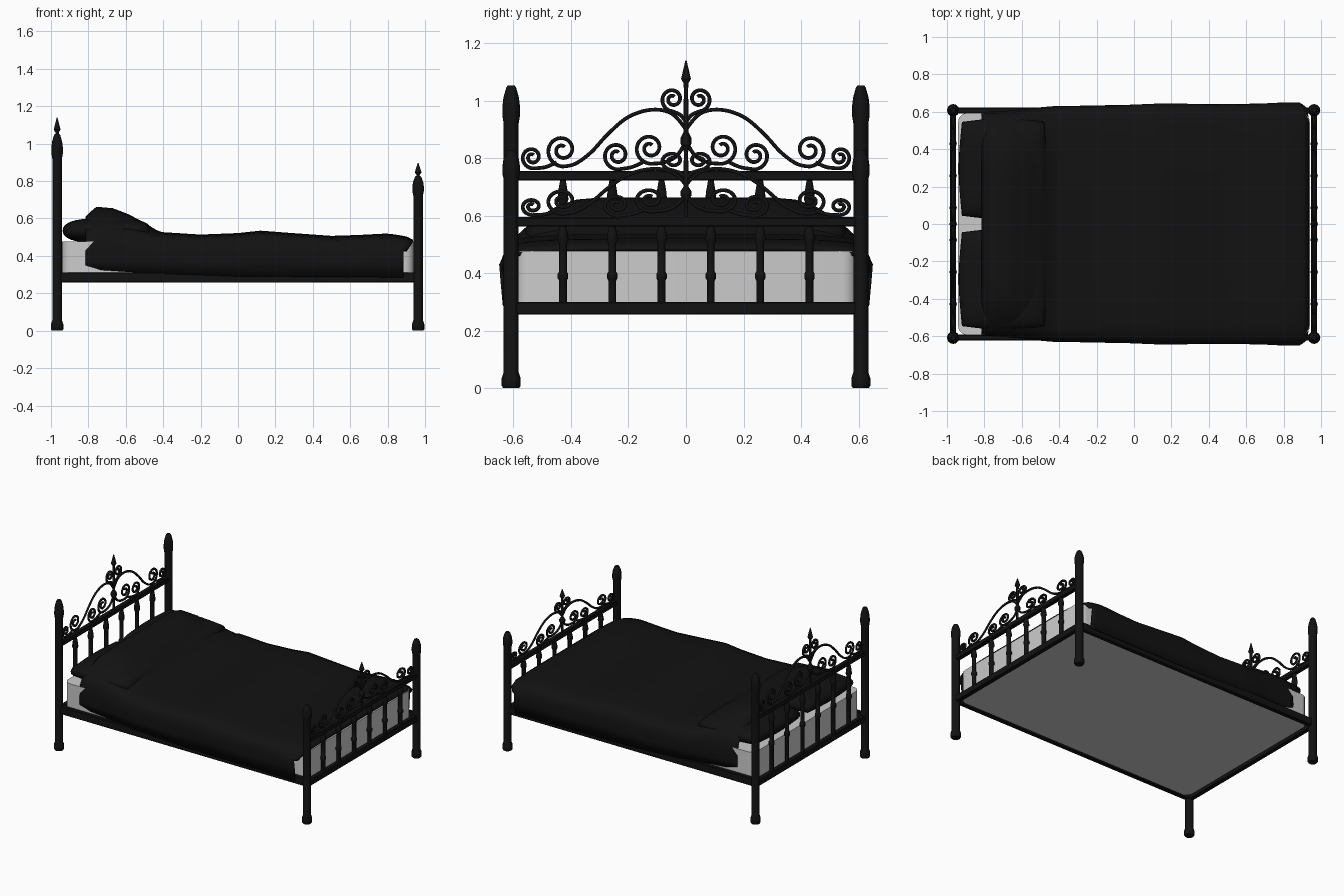
import bpy, bmesh, math
from mathutils import Vector

if "Cube" in bpy.data.objects:
    bpy.data.objects.remove(bpy.data.objects["Cube"])

black = bpy.data.materials.new("black")
black.diffuse_color = (0.006, 0.006, 0.006, 1)
black.use_nodes = True
black.node_tree.nodes["Principled BSDF"].inputs["Base Color"].default_value = black.diffuse_color


def finish(name, bm, mat=black, angle=40):
    bmesh.ops.recalc_face_normals(bm, faces=bm.faces)
    me = bpy.data.meshes.new(name)
    bm.to_mesh(me)
    bm.free()
    ob = bpy.data.objects.new(name, me)
    bpy.context.collection.objects.link(ob)
    if mat:
        me.materials.append(mat)
    bpy.context.view_layer.objects.active = ob
    ob.select_set(True)
    bpy.ops.object.shade_smooth_by_angle(angle=math.radians(angle))
    ob.select_set(False)
    return ob


def box(name, x0, x1, y0, y1, z0, z1, mat=black, bevel=0.004, seg=1):
    bm = bmesh.new()
    bmesh.ops.create_cube(bm, size=1)
    for v in bm.verts:
        v.co = ((x0 + x1) / 2 + v.co.x * (x1 - x0), (y0 + y1) / 2 + v.co.y * (y1 - y0),
                (z0 + z1) / 2 + v.co.z * (z1 - z0))
    bmesh.ops.bevel(bm, geom=bm.edges[:], offset=bevel, segments=seg, affect='EDGES', profile=0.5)
    return finish(name, bm, mat)


def lathe(name, x, y, profile, n=16):
    bm = bmesh.new()
    rings = [[bm.verts.new((x + r * math.cos(2 * math.pi * i / n), y + r * math.sin(2 * math.pi * i / n), z))
              for i in range(n)] for r, z in profile]
    for a, b in zip(rings, rings[1:]):
        for i in range(n):
            bm.faces.new((a[i], a[(i + 1) % n], b[(i + 1) % n], b[i]))
    bm.faces.new(rings[0])
    bm.faces.new(rings[-1])
    return finish(name, bm)


def lerp(pts, x):
    if x <= pts[0][0]:
        return pts[0][1]
    for (a, p), (b, q) in zip(pts, pts[1:]):
        if x <= b:
            return p + (q - p) * (x - a) / (b - a)
    return pts[-1][1]


def smooth_path(pts):
    # Catmull-Rom through the tail points
    p = [Vector(q) for q in [pts[0]] + pts + [pts[-1]]]
    out = []
    for i in range(1, len(p) - 2):
        a, b, c, d = p[i - 1:i + 3]
        for k in range(5):
            t = k / 5
            out.append(0.5 * (2 * b + (c - a) * t + (2 * a - 5 * b + 4 * c - d) * t * t
                              + (3 * b - a - 3 * c + d) * t ** 3))
    return out


# scrolls: tail points, spiral centre (y, z), spiral radius
scrolls = {
    "arch_scroll": ([(0, 0.90), (0.05, 0.955), (0.12, 0.968), (0.20, 0.943), (0.27, 0.885),
                     (0.33, 0.82), (0.385, 0.78)], (0.43, 0.828), 0.058),
    "outer_scroll": ([(0.45, 0.785), (0.49, 0.768)], (0.535, 0.803), 0.039),
    "inner_scroll": ([(0.0, 0.86), (0.03, 0.81), (0.075, 0.785)], (0.125, 0.835), 0.055),
    "middle_scroll": ([(0.15, 0.785), (0.19, 0.768)], (0.24, 0.81), 0.05),
    "top_scroll": ([(0, 0.925), (0.02, 0.95)], (0.046, 1.005), 0.043),
}


def scroll(name, x, k, side, tail, c, R):
    pts = []
    n = 44
    spiral = []
    for i in range(n + 1):
        t = i / n
        a = -math.pi / 2 + t * 1.6 * 2 * math.pi
        r = R * (1 - 0.78 * t ** 0.85)
        spiral.append(Vector((c[0] + r * math.cos(a), c[1] + r * math.sin(a))))
    pts = smooth_path(tail + [tuple(spiral[0])]) + spiral
    cu = bpy.data.curves.new(name, 'CURVE')
    cu.dimensions = '3D'
    cu.bevel_depth = 0.0075
    cu.bevel_resolution = 1
    cu.use_fill_caps = True
    sp = cu.splines.new('POLY')
    sp.points.add(len(pts) - 1)
    for p, q in zip(sp.points, pts):
        p.co = (x, side * q[0], q[1] * k, 1)
    cu.materials.append(black)
    bpy.context.collection.objects.link(bpy.data.objects.new(name, cu))


# headboard and footboard share one design; k squashes the height
def bed_end(name, x, k):
    for side in (-1, 1):
        lathe(name + "_post", x, side * 0.608,
              [(0.028, 0), (0.033, 0.008), (0.033, 0.035), (0.026, 0.055), (0.026, 0.92 * k),
               (0.031, 0.95 * k), (0.031, 0.975 * k), (0.027, 1.01 * k), (0.017, 1.045 * k), (0.012, 1.052 * k)])
        for part, (tail, c, R) in scrolls.items():
            scroll(name + "_" + part, x, k, side, tail, c, R)
    box(name + "_lower_rail", x - 0.016, x + 0.016, -0.6, 0.6, 0.255, 0.30)
    box(name + "_upper_rail", x - 0.016, x + 0.016, -0.6, 0.6, 0.755 * k - 0.033, 0.755 * k)
    for i in range(6):
        y = -0.428 + i * 0.1715
        lathe(name + "_baluster", x, y,
              [(0.014, 0.28), (0.014, 0.475 * k), (0.019, 0.485 * k), (0.019, 0.505 * k), (0.014, 0.515 * k),
               (0.014, 0.64 * k), (0.02, 0.655 * k), (0.018, 0.68 * k), (0.01, 0.725 * k), (0.008, 0.74 * k)], 10)
    lathe(name + "_centre_spire", x, 0,
          [(0.008, 0.74 * k), (0.008, 0.83 * k), (0.02, 0.85 * k), (0.02, 0.87 * k), (0.009, 0.89 * k),
           (0.008, 1.04 * k), (0.009, 1.06 * k), (0.018, 1.075 * k), (0.012, 1.10 * k), (0.002, 1.14 * k)], 10)


bed_end("headboard", -0.967, 1.0)
bed_end("footboard", 0.963, 0.787)

# side rails
for s in (-1, 1):
    box("side_rail", -0.96, 0.96, s * 0.607 - 0.015, s * 0.607 + 0.015, 0.258, 0.312)

# mattress with rounded corners
bm = bmesh.new()
bmesh.ops.create_cube(bm, size=1)
for v in bm.verts:
    v.co = (v.co.x * 1.88, v.co.y * 1.188, 0.373 + v.co.z * 0.206)
up = [e for e in bm.edges if abs(e.verts[0].co.z - e.verts[1].co.z) > 0.1]
bmesh.ops.bevel(bm, geom=up, offset=0.05, segments=5, affect='EDGES', profile=0.5)
finish("mattress", bm, None)

# pillows
for s in (-1, 1):
    bm = bmesh.new()
    bmesh.ops.create_uvsphere(bm, u_segments=32, v_segments=16, radius=1)
    for v in bm.verts:
        f = lambda a, p: math.copysign(abs(a) ** p, a)
        r = math.hypot(v.co.x, v.co.y) or 1
        m = max(abs(v.co.x), abs(v.co.y)) / r or 1
        g = 0.75 / m + 0.25
        w = r ** 0.6
        v.co = (-0.70 + 0.245 * g * w * v.co.x / r * 0.97, s * 0.295 + 0.285 * g * w * v.co.y / r * 0.95,
                0.535 + 0.066 * f(v.co.z, 0.9))
    finish("pillow", bm, black, 80)

# blanket: long profile over the pillows, draped down both sides
ridge = [(-0.815, 0.61), (-0.76, 0.663), (-0.67, 0.655), (-0.59, 0.625), (-0.5, 0.578), (-0.42, 0.528),
         (-0.2, 0.514), (0, 0.522), (0.12, 0.535), (0.25, 0.525), (0.5, 0.507), (0.65, 0.512),
         (0.8, 0.52), (0.9, 0.505), (0.935, 0.487)]
width = [(-0.82, 0.598), (-0.6, 0.608), (-0.4, 0.63), (0, 0.638), (0.9, 0.645)]
across = [0, 0.1, 0.2, 0.3, 0.38, 0.45, 0.51, 0.56]
bm = bmesh.new()
rows = []
N = 60
for i in range(N + 1):
    x = -0.815 + 1.75 * i / N
    h = lerp(ridge, x)
    base = min(h, 0.512) if x < -0.42 else h
    w = lerp(width, x)
    half = []
    for y in across:
        t = min(max((y - 0.32) / 0.28, 0), 1)
        half.append((y, base + (h - base) * (1 - t * t * 0.85) - 0.012 * (y / 0.56) ** 6, 0))
    zc = half[-1][1]
    low = lerp([(-0.815, 0.33), (-0.5, 0.308), (0, 0.29), (0.935, 0.285)], x)
    wave = 0.005 * math.sin(9 * x)
    half += [(w - 0.025, zc - 0.015, 0.2), (w - 0.008, zc - 0.045, 0.6), (w + wave, 0.43, 1),
             (w, 0.37, 1), (w - 0.008, low, 1)]
    # sides stop short of the foot end
    pull = max(0, (x - 0.5) / 0.435) * 0.05
    line = [(x - pull * p, -y, z) for y, z, p in reversed(half[1:])] + [(x - pull * p, y, z) for y, z, p in half]
    rows.append([bm.verts.new(c) for c in line])
for a, b in zip(rows, rows[1:]):
    for j in range(len(a) - 1):
        bm.faces.new((a[j], b[j], b[j + 1], a[j + 1]))
blanket = finish("blanket", bm, black, 80)
if sum(p.normal.z for p in blanket.data.polygons) < 0:
    blanket.data.flip_normals()
sol = blanket.modifiers.new("thickness", 'SOLIDIFY')
sol.thickness = 0.012
sol.offset = -1
